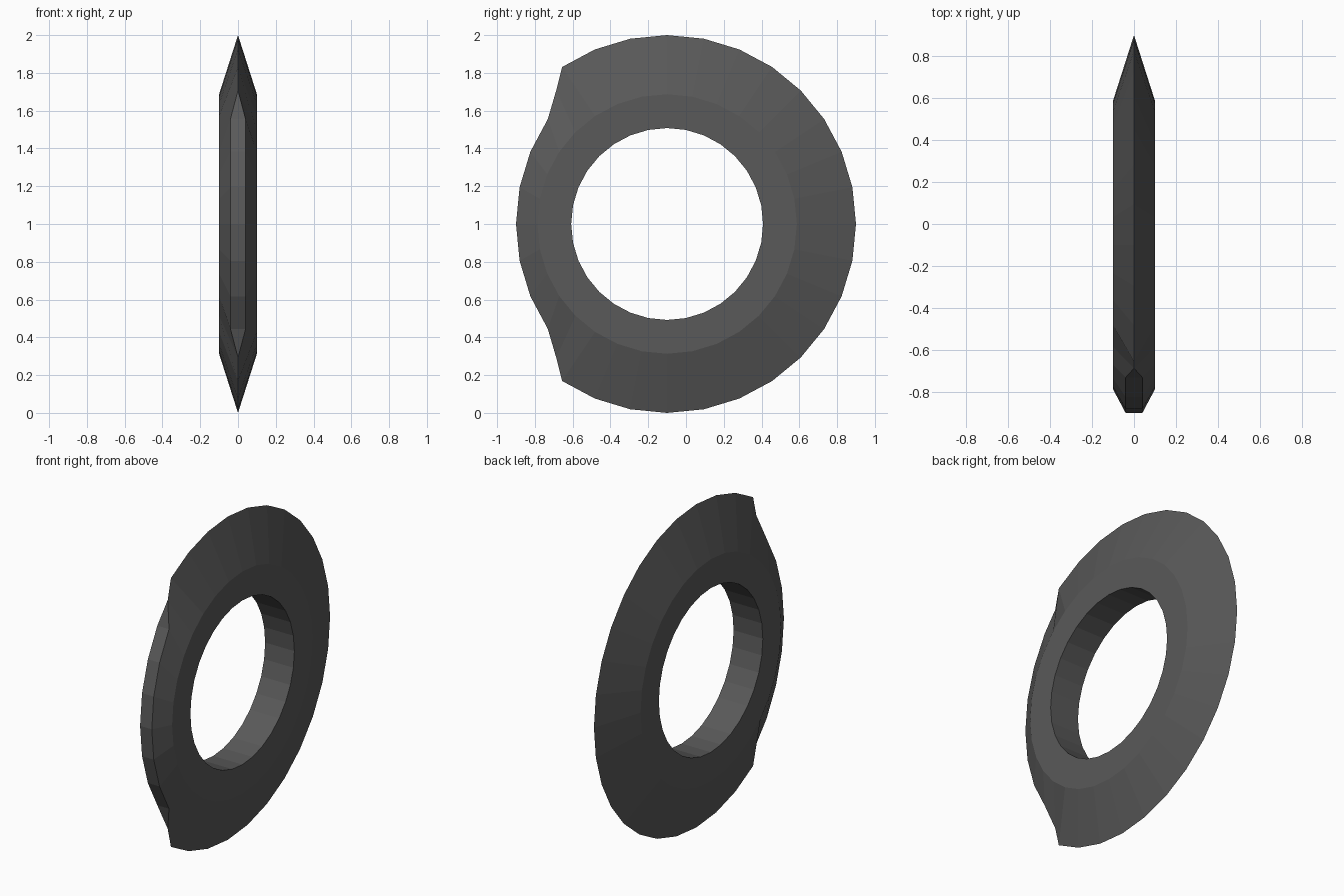
import bpy, bmesh, math

if "Cube" in bpy.data.objects:
    bpy.data.objects.remove(bpy.data.objects["Cube"])

N = 32                      # sides of the ring
CY, CZ = -0.1, 1.0          # ring centre
R_HOLE, R_RIDGE, R_EDGE = 0.508, 0.687, 1.0
HALF = 0.1                  # half thickness of the body
GRIP_HALF = 0.04            # half thickness of the blunt front rim

mat = bpy.data.materials.new("dark grey metal")
mat.diffuse_color = (0.1, 0.1, 0.1, 1)
mat.use_nodes = True
mat.node_tree.nodes["Principled BSDF"].inputs["Base Color"].default_value = mat.diffuse_color

bm = bmesh.new()


def ring_point(x, r, a, shift=0.0):
    return bm.verts.new((x, CY + r * math.sin(a) + shift, CZ + r * math.cos(a)))


# Cross-section loops around the ring: hole, ridge and edge on both sides
sections = []
for i in range(N):
    a = 2 * math.pi * i / N
    front = abs(i - 0.75 * N)           # steps away from the front (-y)
    shift = 0.2 if front <= 3 else 0.12 if front == 4 else 0.0
    x = GRIP_HALF if front <= 3 else 0.0
    right_edge = ring_point(x, R_EDGE, a, shift)
    left_edge = ring_point(-x, R_EDGE, a, shift) if x else right_edge
    sections.append([
        ring_point(HALF, R_HOLE, a), ring_point(HALF, R_RIDGE, a), right_edge,
        left_edge, ring_point(-HALF, R_RIDGE, a), ring_point(-HALF, R_HOLE, a)])

# Skin the sections; the sharp edge collapses to a single vertex
for i in range(N):
    s, t = sections[i], sections[(i + 1) % N]
    for k in range(6):
        m = (k + 1) % 6
        verts = list(dict.fromkeys([s[k], s[m], t[m], t[k]]))
        if len(verts) > 2:
            bm.faces.new(verts)

bmesh.ops.recalc_face_normals(bm, faces=bm.faces)
mesh = bpy.data.meshes.new("bladed_ring")
bm.to_mesh(mesh)
bm.free()
mesh.materials.append(mat)
ring = bpy.data.objects.new("bladed_ring", mesh)
bpy.context.collection.objects.link(ring)
